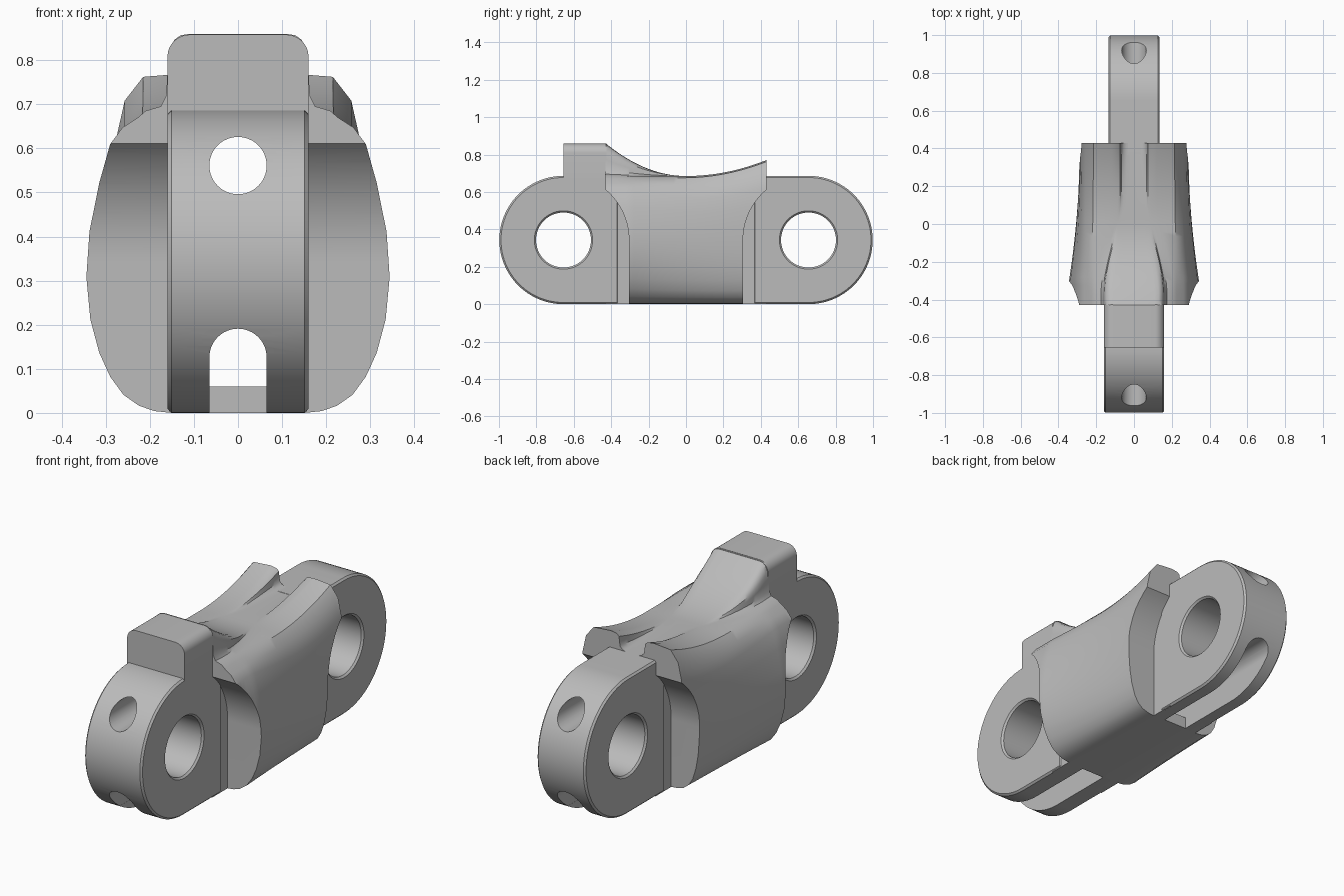
import bpy, bmesh
from math import cos, sin, pi, radians

cube = bpy.data.objects.get("Cube")
if cube:
    bpy.data.objects.remove(cube, do_unlink=True)

steel = bpy.data.materials.new("steel grey")
steel.use_nodes = True
GREY = (0.5, 0.5, 0.5, 1)
steel.diffuse_color = GREY
steel.node_tree.nodes["Principled BSDF"].inputs["Base Color"].default_value = GREY

PIN_Y, PIN_Z, LUG_R = 0.655, 0.343, 0.343
END = 0.43          # half length of the waist
DECK = 0.685        # top of the lugs


def loft(name, rings):
    """Closed skin through rings of equal point count, capped at both ends."""
    bm = bmesh.new()
    rows = [[bm.verts.new(p) for p in ring] for ring in rings]
    n = len(rows[0])
    for a, b in zip(rows, rows[1:]):
        for i in range(n):
            j = (i + 1) % n
            bm.faces.new((a[i], a[j], b[j], b[i]))
    bm.faces.new(rows[0])
    bm.faces.new(rows[-1])
    bmesh.ops.recalc_face_normals(bm, faces=bm.faces)
    mesh = bpy.data.meshes.new(name)
    bm.to_mesh(mesh)
    bm.free()
    mesh.materials.append(steel)
    obj = bpy.data.objects.new(name, mesh)
    bpy.context.collection.objects.link(obj)
    return obj


def prism_x(name, pts, a, b):
    return loft(name, [[(x, y, z) for y, z in pts] for x in (a, b)])


def prism_y(name, pts, a, b):
    return loft(name, [[(x, y, z) for x, z in pts] for y in (a, b)])


def arc(cx, cz, r, start, stop, n):
    angles = [radians(start + (stop - start) * i / n) for i in range(n + 1)]
    return [(cx + r * cos(t), cz + r * sin(t)) for t in angles]


def apply(obj, kind, **settings):
    bpy.ops.object.select_all(action='DESELECT')
    bpy.context.view_layer.objects.active = obj
    obj.select_set(True)
    mod = obj.modifiers.new(kind.lower(), kind)
    for key, value in settings.items():
        setattr(mod, key, value)
    bpy.ops.object.modifier_apply(modifier=mod.name)


def cut(obj, cutter):
    apply(obj, 'BOOLEAN', operation='DIFFERENCE', solver='EXACT', object=cutter)


def smoothstep(a, b, v):
    u = min(max((v - a) / (b - a), 0), 1)
    return u * u * (3 - 2 * u)


# Waist: side profiles as (half width, fraction of wing height)
FRONT = [(.15, 0), (.19, .006), (.225, .024), (.26, .06), (.29, .12), (.315, .2),
         (.335, .31), (.344, .45), (.337, .6), (.315, .76), (.29, .89),
         (.262, .945), (.225, .98)]
BACK = [(.125, 0), (.165, .006), (.2, .02), (.228, .05), (.25, .1), (.268, .18),
        (.28, .28), (.287, .42), (.288, .57), (.285, .7), (.276, .81),
        (.257, .92), (.215, .99)]
# Step between wing and ridge: (offset from ridge edge, blend of heights)
STEP = [(.05, 0), (.015, .06), (.003, .2), (0, .5), (-.003, .75),
        (-.015, .92), (-.03, .98), (-.05, 1)]


def waist_ring(y):
    u = max(0, (y + .3) / .73)
    t = 1 - (1 - u) ** 2
    wing = DECK + .085 * max(0, y / END) ** 2
    ridge = DECK + .175 * max(0, -y / END) ** 2
    w = .16 - .09 * smoothstep(-.38, .15, y)
    half = [(a + (c - a) * t, (b + (d - b) * t) * wing)
            for (a, b), (c, d) in zip(FRONT, BACK)]
    half += [(w + o, wing + (ridge - wing) * k) for o, k in STEP]
    ring = half + [(-x, z) for x, z in reversed(half)]
    return [(x, y, z) for x, z in ring]


waist = loft("waist", [waist_ring(-END + 2 * END * i / 40) for i in range(41)])

# Lugs with chamfered rims and pin bores
lugs = []
for name, s, w in (("front_lug", -1, .16), ("back_lug", 1, .135)):
    outline = [(s * y, z) for y, z in arc(PIN_Y, PIN_Z, LUG_R, -90, 90, 48)]
    outline += [(s * .36, 2 * LUG_R), (s * .36, 0)]
    lug = prism_x(name, outline, -w, w)
    bore = prism_x("bore_cutter", arc(s * PIN_Y, PIN_Z, .147, 0, 352.5, 47), -1, 1)
    cut(lug, bore)
    bpy.data.objects.remove(bore)
    apply(lug, 'BEVEL', width=.009, segments=1, limit_method='ANGLE',
          angle_limit=radians(60))
    lugs.append(lug)

    # Clearance around the neighbouring pin, outside the lug width
    clear = [(s * y, z) for y, z in
             [(1.2, -.2), (.305, -.2)] + arc(PIN_Y, PIN_Z, .35, 180, 90, 36)
             + [(1.2, PIN_Z + .35)]]
    for side in (-1, 1):
        cutter = prism_x("clearance_cutter", clear, side * (w - .004), side * .6)
        cut(waist, cutter)
        bpy.data.objects.remove(cutter)

# Stop block on the front lug
top = arc(.11, .808, .05, 0, 90, 8)
block_outline = [(.16, .64)] + top + [(-x, z) for x, z in reversed(top)] + [(-.16, .64)]
block = prism_y("stop_block", block_outline, -PIN_Y, -.425)

# Lengthwise passage above the bores, and an arched slot below them
parts = [waist] + lugs
arch = arc(0, .126, .065, 0, 180, 24)
cutters = [
    prism_y("passage_cutter", arc(0, .561, .065, 0, 352.5, 47), -1.2, 1.2),
    prism_y("tunnel_cutter", [(-.065, .06), (.065, .06)] + arch, -1.2, 1.2),
]
for s in (-1, 1):
    w = .0648
    cutters.append(prism_y("slot_cutter", [(-w, -.1), (w, -.1), (w, .1), (-w, .1)],
                           s * .31, s * 1.2))
for cutter in cutters:
    for part in parts:
        cut(part, cutter)
    bpy.data.objects.remove(cutter)

# Smooth shading with crisp edges
bpy.ops.object.select_all(action='DESELECT')
for part in parts + [block]:
    part.select_set(True)
bpy.context.view_layer.objects.active = waist
bpy.ops.object.shade_smooth_by_angle(angle=radians(35))
